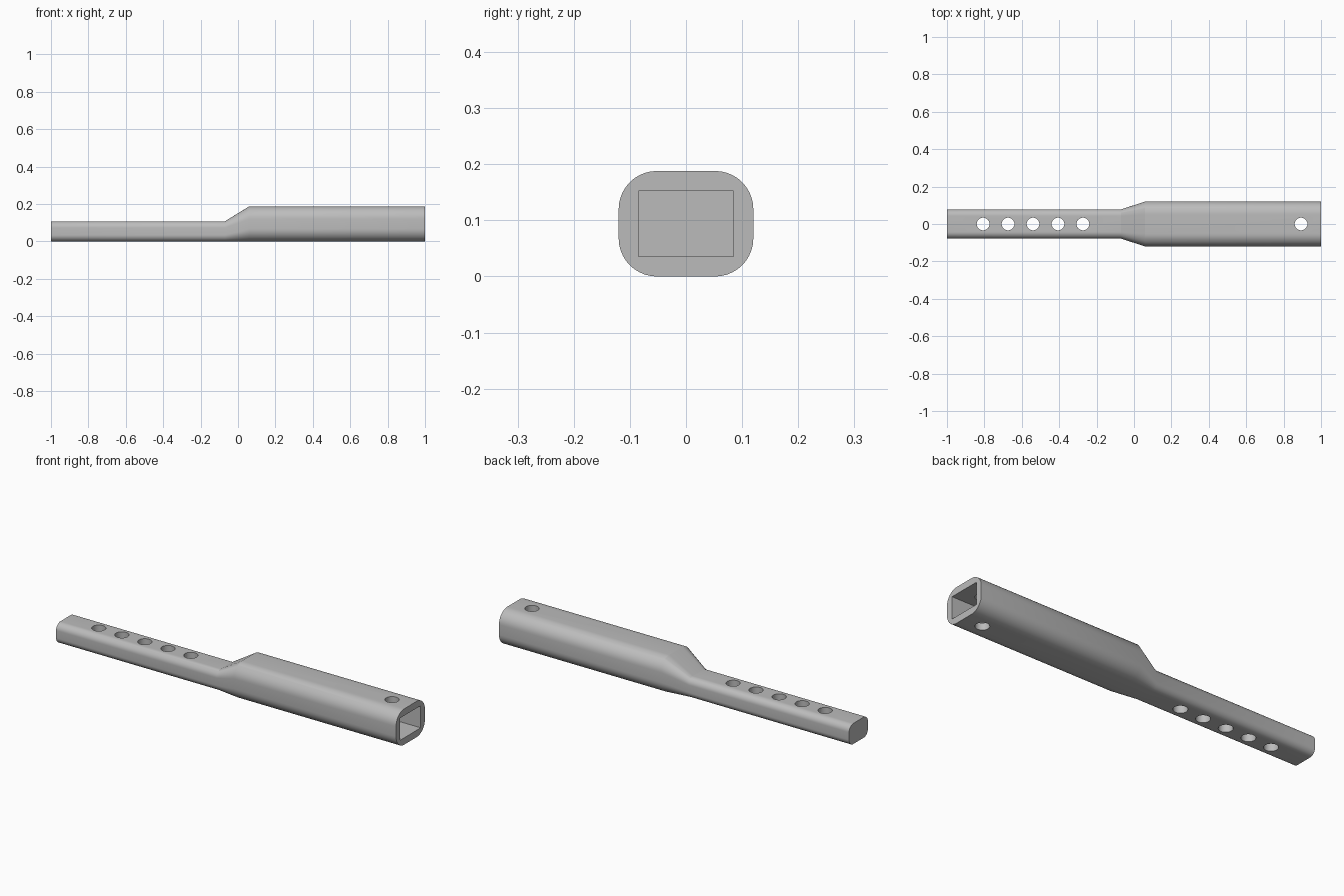
import bpy, bmesh, math

if "Cube" in bpy.data.objects:
    bpy.data.objects.remove(bpy.data.objects["Cube"])

steel = bpy.data.materials.new("grey steel")
steel.diffuse_color = (0.5, 0.5, 0.5, 1)
steel.use_nodes = True
steel.node_tree.nodes["Principled BSDF"].inputs["Base Color"].default_value = steel.diffuse_color


def rounded_section(x, half_w, height, r, steps=10):
    """Rounded rectangle resting on z = 0, in the plane at x."""
    pts = []
    corners = [(half_w - r, height - r), (r - half_w, height - r),
               (r - half_w, r), (half_w - r, r)]
    for i, (y, z) in enumerate(corners):
        for k in range(steps + 1):
            a = math.radians(90 * (i + k / steps))
            pts.append((x, y + r * math.cos(a), z + r * math.sin(a)))
    return pts


def make_object(name, bm):
    bmesh.ops.recalc_face_normals(bm, faces=bm.faces)
    mesh = bpy.data.meshes.new(name)
    bm.to_mesh(mesh)
    bm.free()
    mesh.materials.append(steel)
    ob = bpy.data.objects.new(name, mesh)
    bpy.context.collection.objects.link(ob)
    return ob


def cut(target, cutter):
    bpy.context.view_layer.objects.active = target
    mod = target.modifiers.new("cut", 'BOOLEAN')
    mod.operation = 'DIFFERENCE'
    mod.solver = 'EXACT'
    mod.object = cutter
    bpy.ops.object.modifier_apply(modifier=mod.name)
    bpy.data.objects.remove(cutter)


# Tube body: slim bar, flared neck, wide socket
sections = [(-1.0, 0.078, 0.108, 0.035), (-0.07, 0.078, 0.108, 0.035),
            (0.06, 0.12, 0.188, 0.068), (1.0, 0.12, 0.188, 0.068)]
bm = bmesh.new()
rings = [[bm.verts.new(p) for p in rounded_section(*s)] for s in sections]
for a, b in zip(rings, rings[1:]):
    for i in range(len(a)):
        j = (i + 1) % len(a)
        bm.faces.new((a[i], a[j], b[j], b[i]))
bm.faces.new(rings[0])
bm.faces.new(rings[-1])
body = make_object("extension_tube", bm)

# Rectangular socket opening at the wide end
x0, x1 = 0.06, 1.1
bm = bmesh.new()
bmesh.ops.create_cube(bm, size=1)
for v in bm.verts:
    v.co.x = x0 if v.co.x < 0 else x1
    v.co.y *= 0.17
    v.co.z = 0.036 if v.co.z < 0 else 0.152
cut(body, make_object("socket_cutter", bm))

# Row of adjustment holes and the single locking hole
for x in [-0.807 + 0.1335 * i for i in range(5)] + [0.893]:
    bm = bmesh.new()
    bmesh.ops.create_cone(bm, cap_ends=True, segments=32,
                          radius1=0.034, radius2=0.034, depth=0.6)
    bmesh.ops.translate(bm, verts=bm.verts, vec=(x, 0, 0.1))
    cut(body, make_object("hole_cutter", bm))

# Smooth rounded sides, crisp rims and ends
bpy.ops.object.select_all(action='DESELECT')
body.select_set(True)
bpy.context.view_layer.objects.active = body
bpy.ops.object.shade_smooth_by_angle(angle=math.radians(30))
